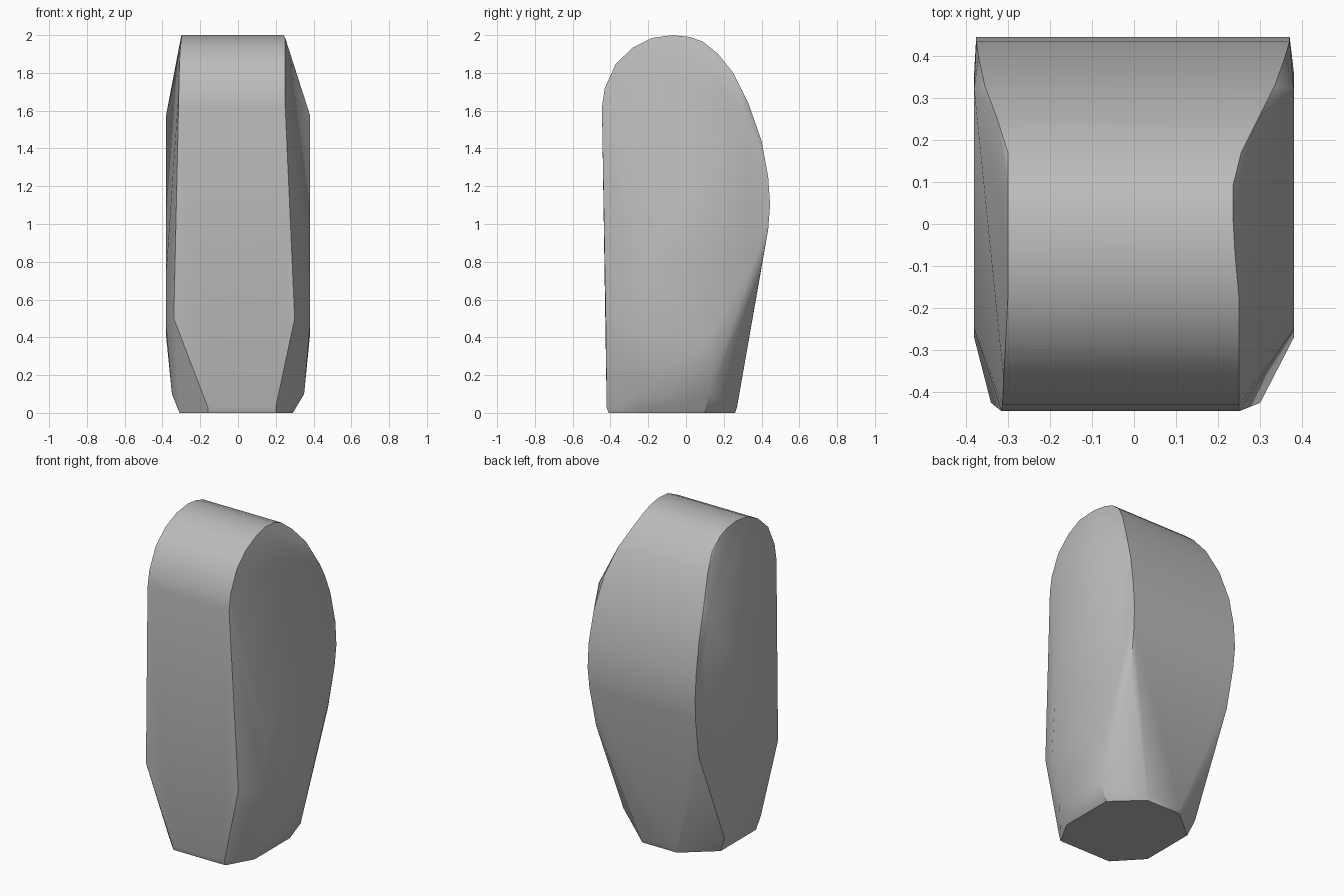
import bpy
import bmesh
from math import radians

cube = bpy.data.objects.get("Cube")
if cube:
    bpy.data.objects.remove(cube, do_unlink=True)

# Stone colour
stone = bpy.data.materials.new("grey_stone")
stone.use_nodes = True
colour = (0.5, 0.5, 0.5, 1.0)
stone.diffuse_color = colour
bsdf = next(n for n in stone.node_tree.nodes if n.type == "BSDF_PRINCIPLED")
bsdf.inputs["Base Color"].default_value = colour
bsdf.inputs["Roughness"].default_value = 0.8

# Side profile from front foot over the crown to back foot,
# each station giving y, z and the right and left edges in x
rim = [
    (-.42, .03, -.16, .2),
    (-.425, .5, -.34, .3),
    (-.445, 1.62, -.315, .25),
    (-.43, 1.72, -.313, .25),
    (-.37, 1.85, -.31, .25),
    (-.28, 1.935, -.305, .25),
    (-.18, 1.985, -.30, .25),
    (-.07, 2, -.30, .24),
    (.02, 1.99, -.30, .235),
    (.09, 1.965, -.30, .235),
    (.17, 1.9, -.30, .255),
    (.25, 1.8, -.325, .295),
    (.33, 1.64, -.355, .335),
    (.40, 1.44, -.37, .36),
    (.435, 1.25, -.375, .37),
    (.445, 1.1, -.375, .37),
    (.435, .97, -.37, .365),
    (.39, .72, -.36, .35),
    (.27, .03, -.12, .12),
]

# Bulging flanks: y, z
flank = [(-.27, .45), (-.25, .75), (.32, 1.58), (.36, .8), (.12, .4)]

# Foot outline: x, y
foot = [(-.16, -.41), (.2, -.41), (.29, -.25), (.29, .1),
        (.12, .26), (-.12, .26), (-.31, .1), (-.31, -.25)]

points = [(x, y, z) for y, z, left, right in rim for x in (left, right)]
points += [(side * .38, y, z) for y, z in flank for side in (-1, 1)]
points += [(x, y, 0) for x, y in foot]
# Rounded lower corners
points += [(side * .35, y, .1) for y in (-.24, .12) for side in (-1, 1)]

# Wrap the boulder around its ridges
bm = bmesh.new()
for p in points:
    bm.verts.new(p)
hull = bmesh.ops.convex_hull(bm, input=bm.verts)
loose = {v for v in hull["geom_interior"] + hull["geom_unused"]
         if isinstance(v, bmesh.types.BMVert)}
bmesh.ops.delete(bm, geom=list(loose), context="VERTS")
bmesh.ops.dissolve_limit(bm, angle_limit=radians(1),
                         verts=bm.verts, edges=bm.edges)
bmesh.ops.recalc_face_normals(bm, faces=bm.faces)

mesh = bpy.data.meshes.new("boulder")
bm.to_mesh(mesh)
bm.free()
mesh.materials.append(stone)
boulder = bpy.data.objects.new("boulder", mesh)
bpy.context.collection.objects.link(boulder)

# Soft facets with crisp ridges
bpy.ops.object.select_all(action="DESELECT")
boulder.select_set(True)
bpy.context.view_layer.objects.active = boulder
bpy.ops.object.shade_smooth_by_angle(angle=radians(30))
